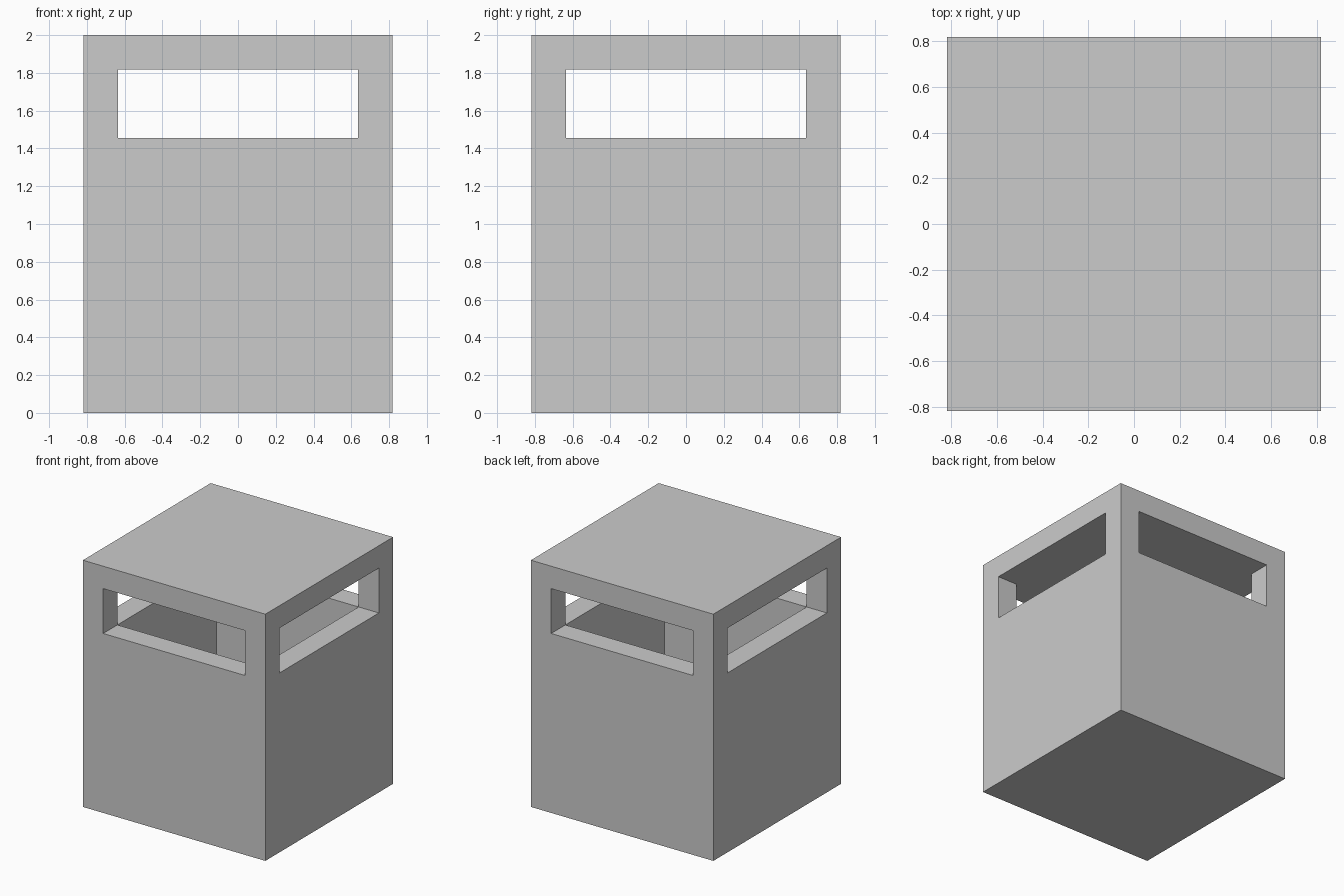
import bpy, bmesh

if "Cube" in bpy.data.objects:
    bpy.data.objects.remove(bpy.data.objects["Cube"])

U = 2 / 11                                    # wall thickness
XY = [-4.5 * U, -3.5 * U, 3.5 * U, 4.5 * U]   # outer and inner wall planes
Z = [0, U, 8 * U, 10 * U, 11 * U]             # base, floor, sill, ceiling, roof


def solid(i, j, k):
    if not (0 <= i < 3 and 0 <= j < 3 and 0 <= k < 4):
        return False
    if k in (0, 3):                  # floor and roof slabs
        return True
    if k == 1:                       # walls around the deep cavity
        return (i, j) != (1, 1)
    return i != 1 and j != 1         # corner posts between the openings


bm = bmesh.new()
verts = {}


def vert(p):
    if p not in verts:
        verts[p] = bm.verts.new((XY[p[0]], XY[p[1]], Z[p[2]]))
    return verts[p]


# Skin every boundary between solid and empty cells
for i in range(3):
    for j in range(3):
        for k in range(4):
            if not solid(i, j, k):
                continue
            cell = (i, j, k)
            for axis in range(3):
                for side in (0, 1):
                    near = list(cell)
                    near[axis] += 2 * side - 1
                    if solid(*near):
                        continue
                    ring = []
                    for a, b in ((0, 0), (1, 0), (1, 1), (0, 1)):
                        p = list(cell)
                        p[axis] += side
                        p[(axis + 1) % 3] += a
                        p[(axis + 2) % 3] += b
                        ring.append(vert(tuple(p)))
                    bm.faces.new(ring if side else ring[::-1])

mesh = bpy.data.meshes.new("slotted_box")
bm.to_mesh(mesh)
bm.free()
box = bpy.data.objects.new("slotted_box", mesh)
bpy.context.collection.objects.link(box)
